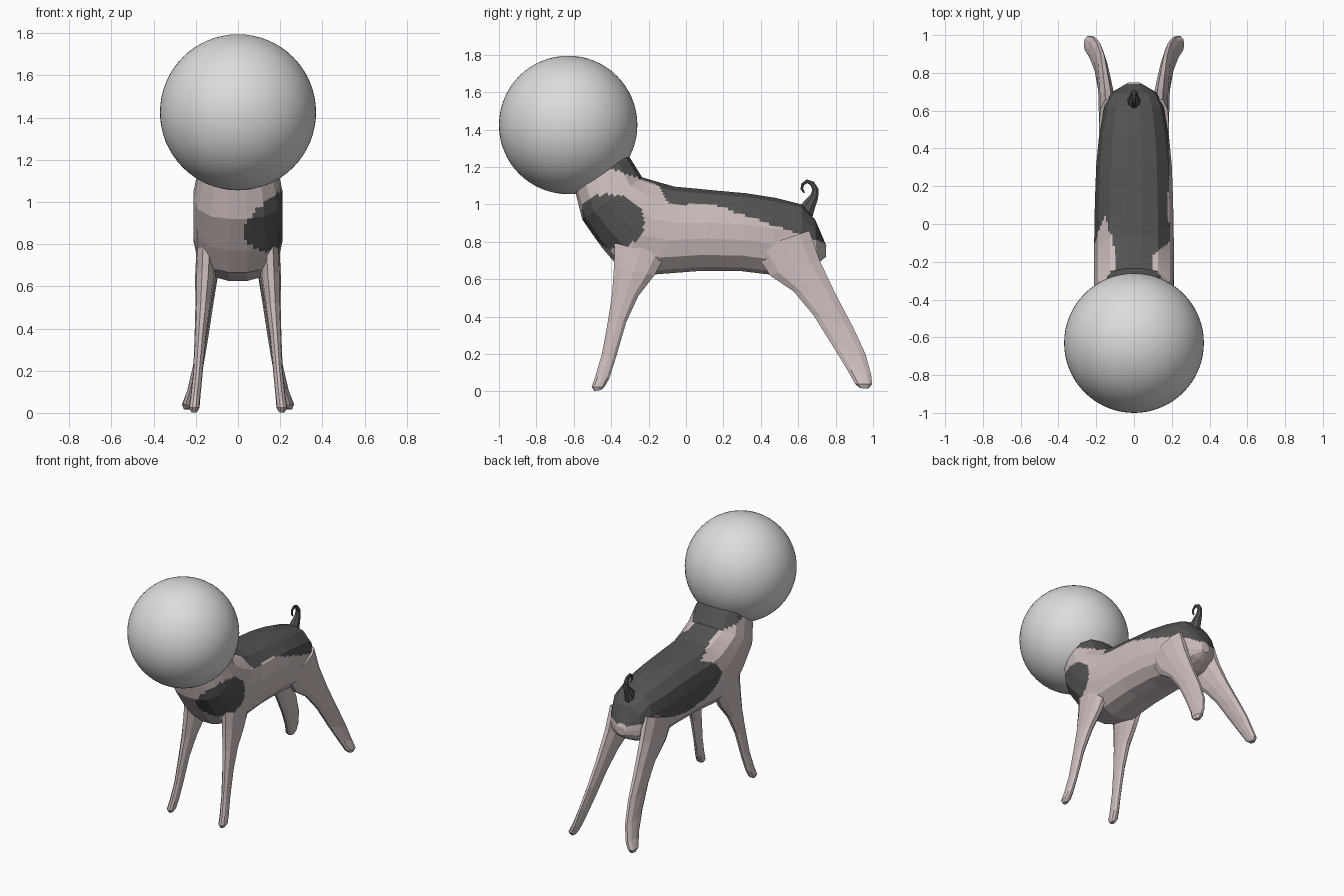
import bpy, bmesh, math
from mathutils import Vector


def material(name, rgb):
    m = bpy.data.materials.new(name)
    m.diffuse_color = (*rgb, 1.0)
    return m


PINK = material("pale pink skin", (0.61, 0.52, 0.51))
DARK = material("dark grey spots", (0.088, 0.088, 0.085))
WHITE = material("light grey head", (0.72, 0.72, 0.72))


def loft(name, rings, mats, sides=12, power=2.0, cuts=0, rule=None):
    """Skin rings given as (y1, z1, y2, z2, centre x, half width)."""
    bm = bmesh.new()
    loops = []
    for y1, z1, y2, z2, cx, w in rings:
        a, b = Vector((cx, y1, z1)), Vector((cx, y2, z2))
        mid, half = (a + b) / 2, (a - b) / 2
        loop = []
        for i in range(sides):
            t = 2 * math.pi * (i + 0.5) / sides
            c, s = math.cos(t), math.sin(t)
            # rounded-box section, keeping the full height and width
            k = (abs(c) ** power + abs(s) ** power) ** (-1 / power)
            c0 = math.cos(math.pi / sides)
            k /= (c0 ** power + math.sin(math.pi / sides) ** power) ** (-1 / power) * c0
            loop.append(bm.verts.new(mid + half * c * k + Vector((w * s * k, 0, 0))))
        loops.append(loop)
    for p, q in zip(loops, loops[1:]):
        for i in range(sides):
            j = (i + 1) % sides
            bm.faces.new((p[i], p[j], q[j], q[i]))
    bm.faces.new(loops[0])
    bm.faces.new(loops[-1])
    if cuts:
        bmesh.ops.subdivide_edges(bm, edges=bm.edges[:], cuts=cuts, use_grid_fill=True)
    bmesh.ops.recalc_face_normals(bm, faces=bm.faces[:])
    if rule:
        for f in bm.faces:
            f.material_index = 1 if rule(f.calc_center_median()) else 0
    me = bpy.data.meshes.new(name)
    bm.to_mesh(me)
    bm.free()
    for m in mats:
        me.materials.append(m)
    ob = bpy.data.objects.new(name, me)
    bpy.context.collection.objects.link(ob)
    return ob


def spotted(p):
    x, y, z = p
    chest = ((x - 0.2) / 0.22) ** 2 + ((y + 0.41) / 0.19) ** 2 + ((z - 0.905) / 0.15) ** 2 < 1
    back = z > 1.0 and ((x - 0.07) / 0.15) ** 2 + ((y - 0.045) / 0.21) ** 2 < 1
    flank = x < -0.08 and ((y - 0.25) / 0.36) ** 2 + ((z - 0.91) / 0.15) ** 2 < 1
    nape = z > 1.14 - 0.35 * (y + 0.25) and y > -0.46
    return chest or back or flank or nape


# torso and neck, from inside the head to the rump
torso = [
    (-0.36, 1.32, -0.57, 1.12, 0, 0.15),
    (-0.30, 1.25, -0.59, 1.06, 0, 0.185),
    (-0.235, 1.145, -0.555, 0.92, 0, 0.21),
    (-0.15, 1.12, -0.45, 0.77, 0, 0.212),
    (-0.06, 1.095, -0.36, 0.665, 0, 0.212),
    (0.05, 1.085, -0.18, 0.625, 0, 0.21),
    (0.15, 1.075, 0.08, 0.645, 0, 0.207),
    (0.32, 1.06, 0.30, 0.643, 0, 0.20),
    (0.48, 1.035, 0.45, 0.625, 0, 0.185),
    (0.62, 1.00, 0.62, 0.64, 0, 0.157),
    (0.69, 0.92, 0.70, 0.68, 0, 0.12),
    (0.75, 0.78, 0.748, 0.72, 0, 0.03),
]
loft("torso", torso, [PINK, DARK], sides=16, power=2.7, cuts=5, rule=spotted)

# legs: rings run from the hip down to the foot
front_leg = [
    (-0.38, 0.82, -0.08, 0.78, 0.150, 0.045),
    (-0.385, 0.67, -0.17, 0.62, 0.155, 0.047),
    (-0.395, 0.52, -0.255, 0.51, 0.165, 0.036),
    (-0.42, 0.36, -0.32, 0.37, 0.178, 0.027),
    (-0.45, 0.20, -0.375, 0.18, 0.190, 0.022),
    (-0.485, 0.08, -0.41, 0.07, 0.202, 0.023),
    (-0.505, 0.025, -0.435, 0.025, 0.208, 0.025),
    (-0.49, 0.002, -0.455, 0.008, 0.208, 0.014),
]
back_leg = [
    (0.66, 0.86, 0.36, 0.76, 0.135, 0.05),
    (0.715, 0.70, 0.45, 0.62, 0.140, 0.045),
    (0.80, 0.52, 0.575, 0.535, 0.152, 0.036),
    (0.895, 0.34, 0.68, 0.41, 0.167, 0.028),
    (0.96, 0.20, 0.78, 0.25, 0.188, 0.024),
    (0.99, 0.09, 0.86, 0.12, 0.215, 0.025),
    (0.995, 0.04, 0.905, 0.04, 0.238, 0.027),
    (0.975, 0.015, 0.93, 0.018, 0.240, 0.016),
]
for side, s in (("left", -1), ("right", 1)):
    for part, rings in (("front_leg", front_leg), ("back_leg", back_leg)):
        loft(f"{part}_{side}", [(*r[:4], s * r[4], r[5]) for r in rings],
             [PINK], sides=10, power=2.4)

# curled tail: (y, z, radius) along its path
path = [(0.635, 0.95, 0.045), (0.66, 1.00, 0.034), (0.685, 1.04, 0.023),
        (0.692, 1.08, 0.017), (0.675, 1.112, 0.013), (0.647, 1.124, 0.010),
        (0.624, 1.108, 0.008), (0.619, 1.083, 0.007), (0.633, 1.062, 0.004)]
tail = []
for i, (y, z, r) in enumerate(path):
    a, b = path[max(i - 1, 0)], path[min(i + 1, len(path) - 1)]
    d = math.hypot(b[0] - a[0], b[1] - a[1])
    ny, nz = -(b[1] - a[1]) / d * r, (b[0] - a[0]) / d * r
    tail.append((y + ny, z + nz, y - ny, z - nz, 0, r * 0.8))
loft("tail", tail, [DARK], sides=8)

# round head
bpy.ops.mesh.primitive_uv_sphere_add(segments=64, ring_count=32, radius=0.37,
                                     location=(0, -0.63, 1.425))
head = bpy.context.object
head.name = "head"
head.data.materials.append(WHITE)
bpy.ops.object.shade_smooth()
